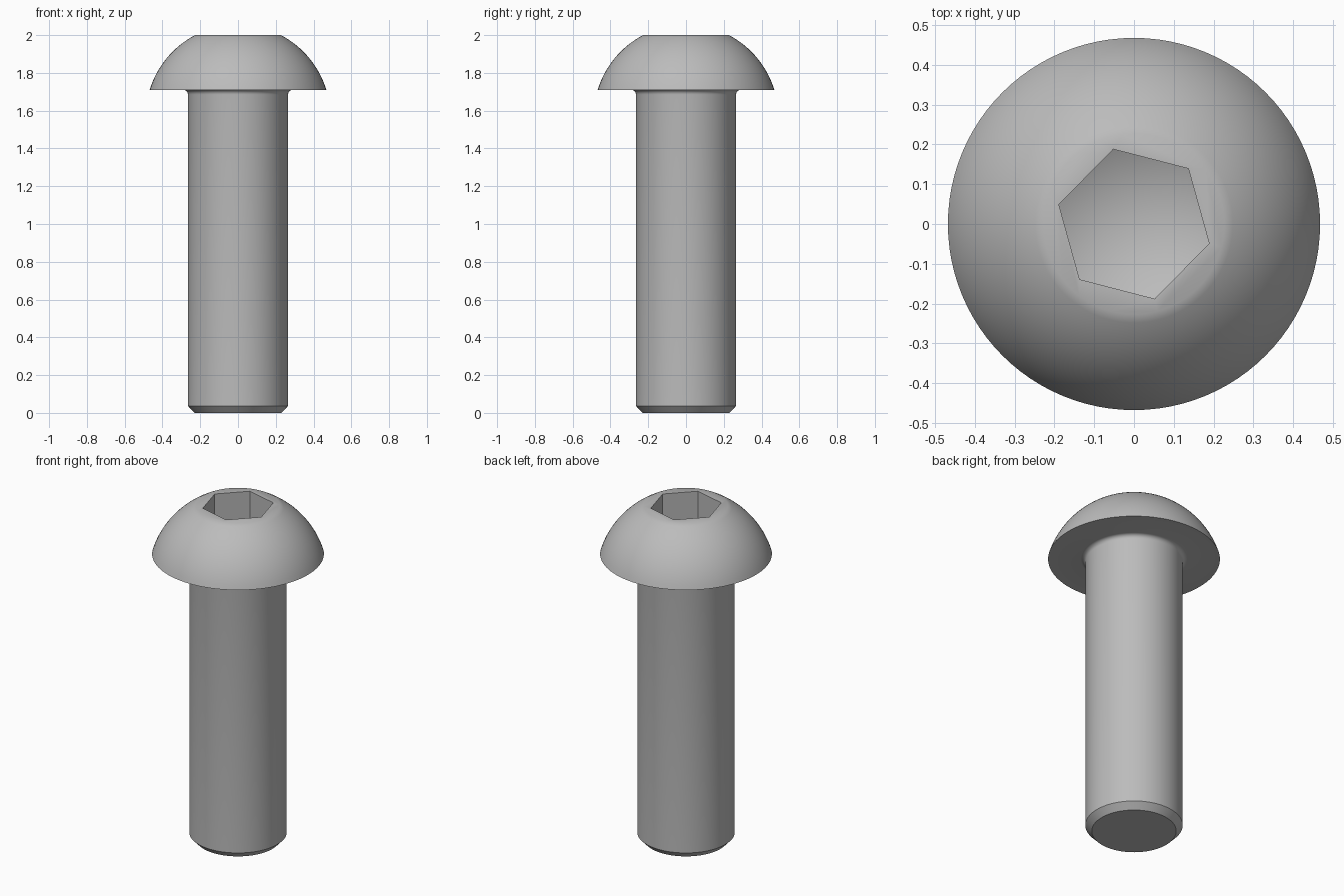
import bpy
import bmesh
from math import sin, cos, asin, pi, radians

if "Cube" in bpy.data.objects:
    bpy.data.objects.remove(bpy.data.objects["Cube"])

SEGMENTS = 96
HEAD_BASE, TOP = 1.71, 2.0
DOME_Z, DOME_R = 1.567, 0.489
SHANK_R, FILLET = 0.265, 0.025

steel = bpy.data.materials.new("steel grey")
steel.use_nodes = True
steel.diffuse_color = (0.5, 0.5, 0.5, 1)
steel.node_tree.nodes["Principled BSDF"].inputs["Base Color"].default_value = (0.5, 0.5, 0.5, 1)


def loft(name, rings):
    """Closed solid from rings of (radius, z, sides, turn); radius 0 makes a point."""
    bm = bmesh.new()
    loops = []
    for r, z, n, turn in rings:
        if r == 0:
            loops.append([bm.verts.new((0, 0, z))] * n)
        else:
            loops.append([bm.verts.new((r * cos(turn + 2 * pi * i / n),
                                        r * sin(turn + 2 * pi * i / n), z)) for i in range(n)])
    for a, b in zip(loops, loops[1:]):
        for i in range(len(a)):
            j = (i + 1) % len(a)
            bm.faces.new(dict.fromkeys((a[i], a[j], b[j], b[i])))
    # Cap the open ends
    for loop in (loops[0], loops[-1]):
        if loop[0] is not loop[1]:
            bm.faces.new(loop)
    bmesh.ops.recalc_face_normals(bm, faces=bm.faces)
    mesh = bpy.data.meshes.new(name)
    bm.to_mesh(mesh)
    bm.free()
    mesh.materials.append(steel)
    obj = bpy.data.objects.new(name, mesh)
    bpy.context.collection.objects.link(obj)
    return obj


# Shank with a chamfered tip
profile = [(0.23, 0), (SHANK_R, 0.037)]
# Concave fillet below the head
for i in range(6):
    a = pi / 2 * i / 5
    profile.append((SHANK_R + FILLET * (1 - cos(a)), HEAD_BASE - FILLET * (1 - sin(a))))
# Domed head, a slice of a sphere with a flat top
low, high = asin((HEAD_BASE - DOME_Z) / DOME_R), asin((TOP - DOME_Z) / DOME_R)
for i in range(17):
    a = low + (high - low) * i / 16
    profile.append((DOME_R * cos(a), DOME_Z + DOME_R * sin(a)))
screw = loft("button_head_screw", [(r, z, SEGMENTS, 0) for r, z in profile])

# Hexagonal socket with a conical floor
turn = radians(45.5)
cutter = loft("socket_cutter", [(0, 1.71, 6, turn), (0.195, 1.81, 6, turn), (0.195, 2.1, 6, turn)])
cutter.hide_render = True
socket = screw.modifiers.new("socket", "BOOLEAN")
socket.operation = "DIFFERENCE"
socket.solver = "EXACT"
socket.object = cutter

bpy.ops.object.select_all(action="DESELECT")
screw.select_set(True)
bpy.context.view_layer.objects.active = screw
bpy.ops.object.modifier_apply(modifier="socket")
bpy.data.objects.remove(cutter)
bpy.ops.object.shade_smooth_by_angle(angle=radians(35))
